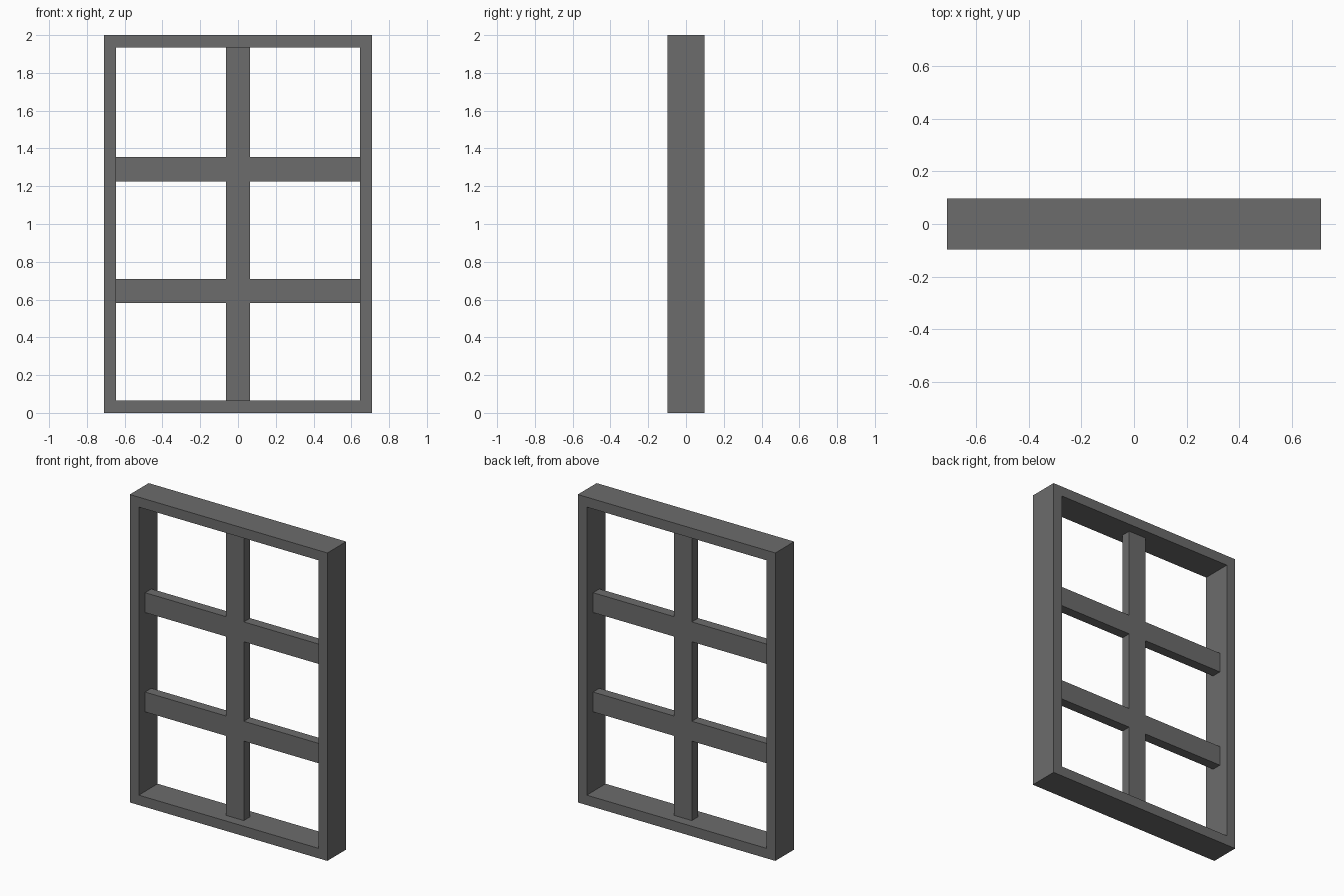
import bpy, bmesh

cube = bpy.data.objects.get("Cube")
if cube:
    bpy.data.objects.remove(cube, do_unlink=True)

U = 2 / 31  # one module: the frame is 22 wide, 31 high and 3 deep

grey = bpy.data.materials.new("dark grey")
grey.use_nodes = True
colour = (0.15, 0.15, 0.15, 1)
grey.diffuse_color = colour
grey.node_tree.nodes["Principled BSDF"].inputs["Base Color"].default_value = colour


def lattice(name, xs, zs, solid, depth):
    """Extrude the solid cells of a front-facing grid into one seamless body."""
    bm = bmesh.new()
    verts = [[bm.verts.new((x * U, -depth / 2 * U, z * U)) for z in zs] for x in xs]
    for i in range(len(xs) - 1):
        for j in range(len(zs) - 1):
            if solid(i, j):
                bm.faces.new((verts[i][j], verts[i + 1][j],
                              verts[i + 1][j + 1], verts[i][j + 1]))
    bmesh.ops.delete(bm, geom=[v for v in bm.verts if not v.link_faces], context='VERTS')
    ext = bmesh.ops.extrude_face_region(bm, geom=bm.faces[:], use_keep_orig=True)
    moved = [g for g in ext["geom"] if isinstance(g, bmesh.types.BMVert)]
    bmesh.ops.translate(bm, verts=moved, vec=(0, depth * U, 0))
    bmesh.ops.recalc_face_normals(bm, faces=bm.faces[:])
    mesh = bpy.data.meshes.new(name)
    bm.to_mesh(mesh)
    bm.free()
    mesh.materials.append(grey)
    obj = bpy.data.objects.new(name, mesh)
    bpy.context.collection.objects.link(obj)
    return obj


# Deep outer frame: every cell but the middle opening
lattice("outer_frame", [-11, -10, 10, 11], [0, 1, 30, 31],
        lambda i, j: (i, j) != (1, 1), 3)

# Thin glazing bars: one upright crossed by two rails
lattice("glazing_bars", [-10, -1, 1, 10], [1, 9, 11, 19, 21, 30],
        lambda i, j: i == 1 or j in (1, 3), 1)
